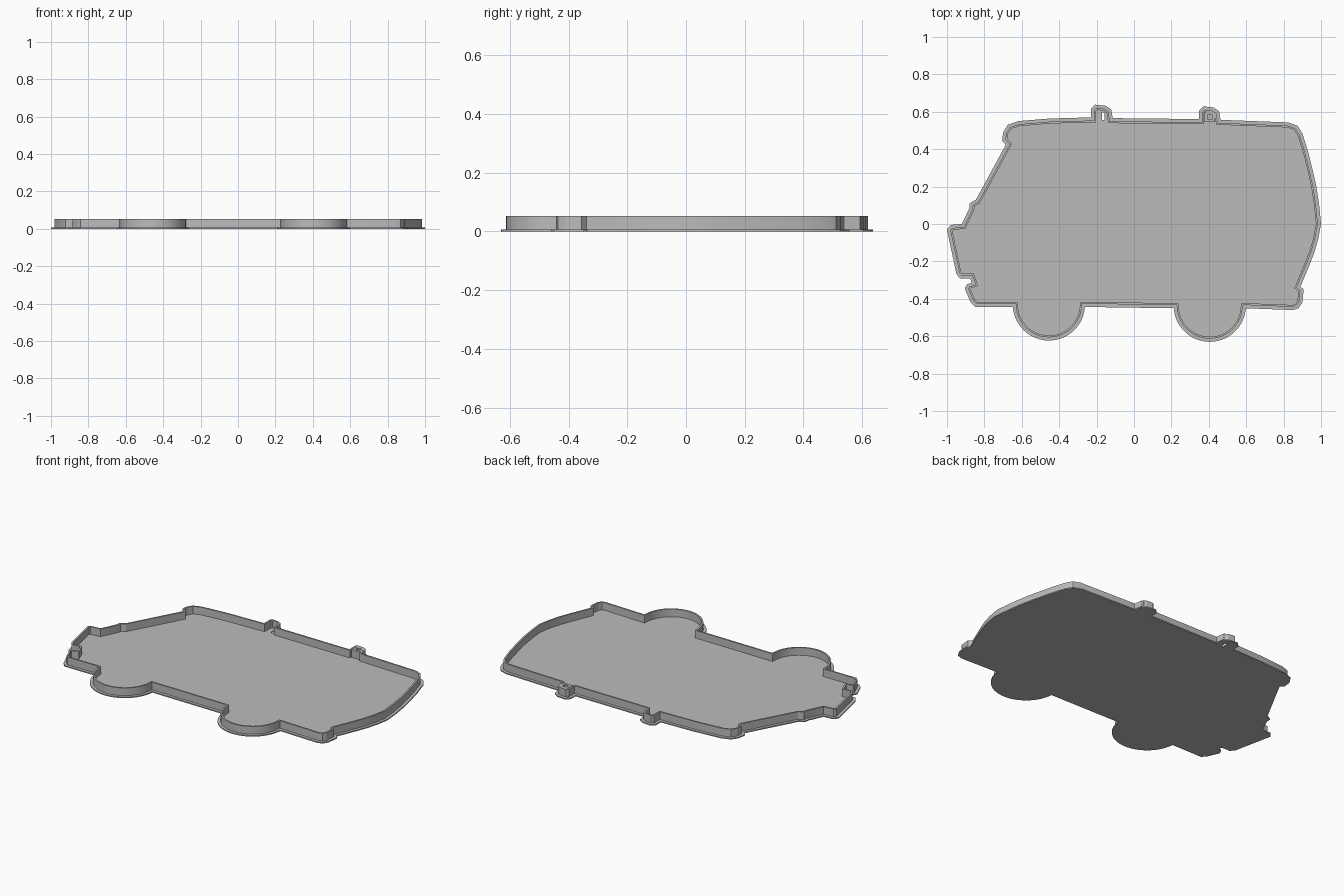
import bpy
import math
from mathutils import Vector

cube = bpy.data.objects.get("Cube")
if cube:
    bpy.data.objects.remove(cube, do_unlink=True)

PLATE_TOP = 0.007
WALL_TOP = 0.053
RIM = 0.017          # width of the flat rim outside the wall
WALL = 0.010         # wall thickness

grey = bpy.data.materials.new("plain grey")
grey.use_nodes = True
colour = (0.5, 0.5, 0.5, 1.0)
grey.diffuse_color = colour
grey.node_tree.nodes["Principled BSDF"].inputs["Base Color"].default_value = colour


def roof_tab(cx, base):
    """Small rounded tab standing on the roof line."""
    profile = [(-.058, 0), (-.058, .045), (-.035, .068), (.02, .062), (.05, .042), (.058, -.004)]
    return [(cx + x, base + y) for x, y in profile]


def wheel(cx, cy, radius=0.193, steps=28):
    """Lower arc of a wheel, running from its +x side to its -x side."""
    angles = [math.radians(-4 - 172 * i / steps) for i in range(steps + 1)]
    return [(cx + radius * math.cos(a), cy + radius * math.sin(a)) for a in angles]


def box_loop(x0, x1, y0, y1):
    return [(x0, y0), (x0, y1), (x1, y1), (x1, y0)]


def inset(points, distance):
    """Move a clockwise outline inwards by an even distance."""
    result = []
    for i, point in enumerate(points):
        p = Vector(point)
        a = (p - Vector(points[i - 1])).normalized()
        b = (Vector(points[(i + 1) % len(points)]) - p).normalized()
        na, nb = Vector((a.y, -a.x)), Vector((b.y, -b.x))
        result.append(tuple(p + (na + nb) * distance / (1 + na.dot(nb))))
    return result


def slab(name, loops, bottom, top):
    """Extrude a filled outline; further loops cut holes in it."""
    curve = bpy.data.curves.new(name, "CURVE")
    curve.dimensions = "2D"
    curve.fill_mode = "BOTH"
    curve.extrude = (top - bottom) / 2
    for loop in loops:
        spline = curve.splines.new("POLY")
        spline.points.add(len(loop) - 1)
        for target, (x, y) in zip(spline.points, loop):
            target.co = (x, y, 0, 1)
        spline.use_cyclic_u = True
    obj = bpy.data.objects.new(name, curve)
    obj.location.z = (top + bottom) / 2
    bpy.context.collection.objects.link(obj)
    bpy.ops.object.select_all(action="DESELECT")
    obj.select_set(True)
    bpy.context.view_layer.objects.active = obj
    bpy.ops.object.convert(target="MESH")
    obj = bpy.context.view_layer.objects.active
    obj.data.materials.clear()
    obj.data.materials.append(grey)
    bpy.ops.object.shade_smooth_by_angle(angle=math.radians(25))
    return obj


# Van outline, clockwise: windscreen and roof, back, underside, nose
windscreen = [(-.92, 0), (-.88, .085), (-.878, .112), (-.845, .13), (-.685, .425),
              (-.705, .445), (-.7, .49), (-.675, .53), (-.62, .55), (-.45, .564)]
back = [(.825, .543), (.875, .525), (.9, .485), (.93, .39), (.955, .29), (.975, .2),
        (.99, .1), (1, 0), (.985, -.08), (.965, -.15), (.94, -.215), (.89, -.335),
        (.907, -.35), (.9, -.42), (.88, -.45), (.85, -.46)]
nose = [(-.85, -.443), (-.873, -.42), (-.905, -.345), (-.892, -.322), (-.868, -.314),
        (-.876, -.292), (-.93, -.292), (-.95, -.265), (-1, -.03), (-.98, -.005)]
outline = (windscreen + roof_tab(-.172, .57) + roof_tab(.405, .561) + back
           + wheel(.405, -.437) + wheel(-.455, -.43) + nose)

# Base plate with a slot in the front roof tab
slot = box_loop(-.171, -.157, .555, .595)
slab("base_plate", [outline, slot], 0, PLATE_TOP)

# Thin upright wall following the outline
slab("outline_wall", [inset(outline, RIM), inset(outline, RIM + WALL)], PLATE_TOP, WALL_TOP)

# Small hollow post inside the rear roof tab
post = box_loop(.377, .433, .545, .6)
slab("roof_tab_post", [post, inset(post, .015)], PLATE_TOP, WALL_TOP)
